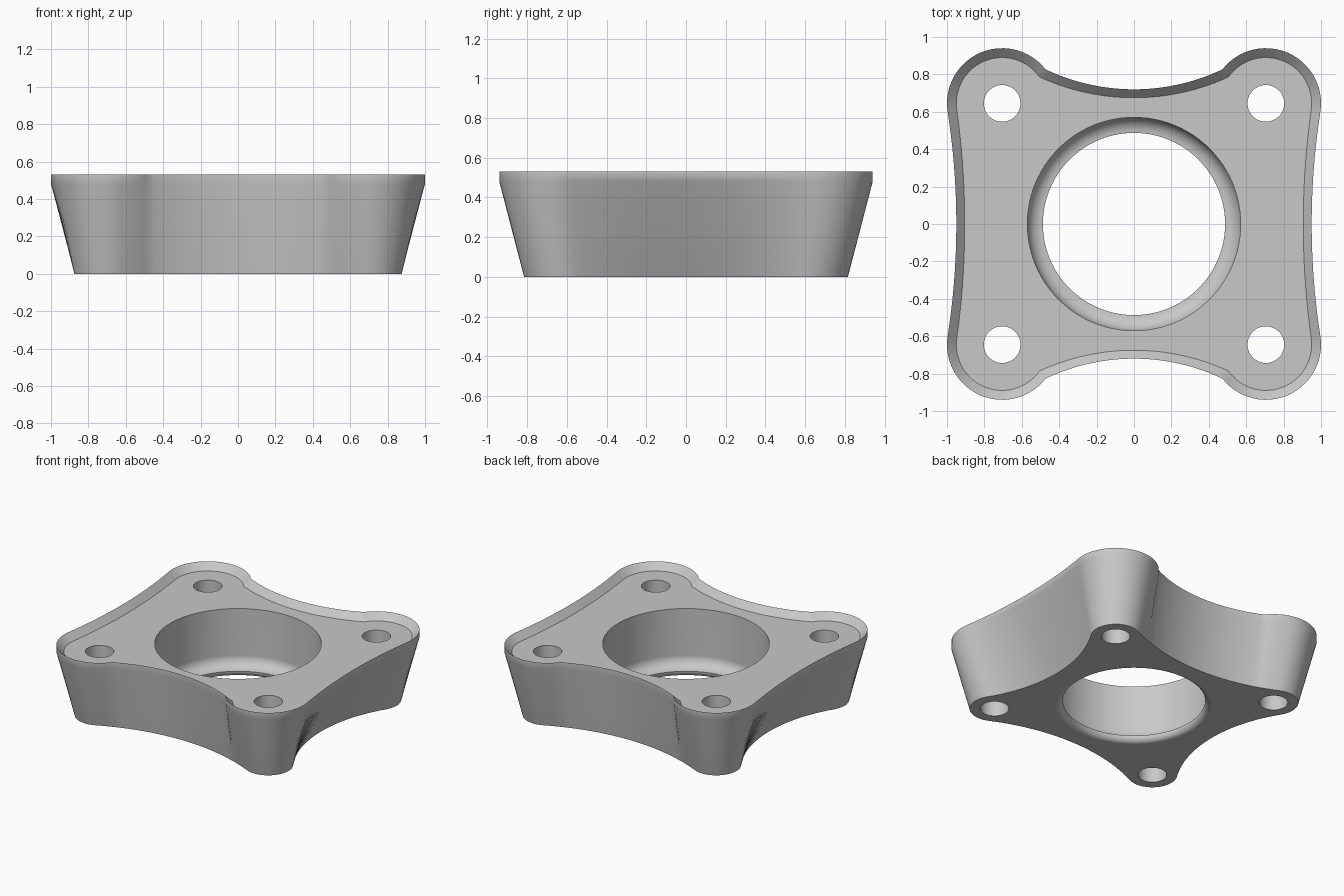
import bpy
import bmesh
from math import sin, cos, pi, radians, asin

if "Cube" in bpy.data.objects:
    bpy.data.objects.remove(bpy.data.objects["Cube"], do_unlink=True)

HEIGHT, FLOOR = 0.53, 0.48
LUG_X, LUG_Y = 0.705, 0.645

grey = bpy.data.materials.new("plain_grey")
grey.use_nodes = True
grey.diffuse_color = (0.58, 0.58, 0.58, 1)
grey.node_tree.nodes["Principled BSDF"].inputs["Base Color"].default_value = (0.58, 0.58, 0.58, 1)


def hollow_arc(mid, half, end, steps):
    """Depths of a concave side, from its middle to (half, end)."""
    sag = end - mid
    radius = (half * half + sag * sag) / (2 * sag)
    sweep = asin(half / radius)
    angles = [sweep * i / steps for i in range(steps + 1)]
    return [(radius * sin(a), mid + radius * (1 - cos(a))) for a in angles]


def outline(lug_radius, x_mid, y_mid, start, end, lug_steps):
    """Rounded lugs joined by concave sides; one quarter is mirrored round."""
    lug = []
    for i in range(lug_steps + 1):
        a = radians(start + (end - start) * i / lug_steps)
        lug.append((LUG_X + lug_radius * cos(a), LUG_Y + lug_radius * sin(a)))
    side = [(d, t) for t, d in hollow_arc(x_mid, lug[0][1], lug[0][0], 16)]
    front = hollow_arc(y_mid, lug[-1][0], lug[-1][1], 40 - lug_steps)
    quarter = side[:-1] + lug + front[::-1][1:]
    half = quarter + [(-x, y) for x, y in quarter[-2::-1]]
    return half + [(x, -y) for x, y in half[-2:0:-1]]


def make_object(name, bm):
    bmesh.ops.recalc_face_normals(bm, faces=bm.faces[:])
    mesh = bpy.data.meshes.new(name)
    bm.to_mesh(mesh)
    bm.free()
    mesh.materials.append(grey)
    obj = bpy.data.objects.new(name, mesh)
    bpy.context.collection.objects.link(obj)
    return obj


def loft(name, sections):
    """Skin closed rings of equal length, given as (points, z)."""
    bm = bmesh.new()
    rings = [[bm.verts.new((x, y, z)) for x, y in pts] for pts, z in sections]
    n = len(rings[0])
    for low, high in zip(rings, rings[1:]):
        for i in range(n):
            j = (i + 1) % n
            bm.faces.new((low[i], low[j], high[j], high[i]))
    bm.faces.new(rings[0][::-1])
    bm.faces.new(rings[-1])
    return make_object(name, bm)


def circle(radius, cx=0, cy=0, n=96):
    return [(cx + radius * cos(2 * pi * i / n), cy + radius * sin(2 * pi * i / n))
            for i in range(n)]


# Flared body with a thin raised rim round the recessed top
foot = outline(0.17, 0.69, 0.655, -32, 115, 18)
rim = outline(0.295, 0.95, 0.72, -8.3, 142, 24)
recess = outline(0.245, 0.905, 0.675, -8.3, 145, 24)
body = loft("flange_body", [(foot, 0), (rim, FLOOR), (rim, HEIGHT), (recess, FLOOR)])

# Centre bore: rounded mouth below, throat, hollow seat, straight wall
bore_radius, throat_radius, throat_top = 0.57, 0.487, 0.045
fillet = bore_radius - throat_radius
quarter_turn = [pi / 2 * i / 8 for i in range(9)]
sections = [(circle(throat_radius + throat_top), -0.1)]
for a in quarter_turn:
    sections.append((circle(throat_radius + throat_top * (1 - sin(a))),
                     throat_top * (1 - cos(a))))
for a in quarter_turn[1:]:
    sections.append((circle(throat_radius + fillet * sin(a)),
                     throat_top + fillet * (1 - cos(a))))
sections.append((circle(bore_radius), HEIGHT + 0.1))
cutters = [loft("bore_cutter", sections)]

# Bolt holes through the four lugs
for sx in (-1, 1):
    for sy in (-1, 1):
        hole = circle(0.098, sx * LUG_X, sy * LUG_Y, 48)
        cutters.append(loft("bolt_hole_cutter", [(hole, -0.1), (hole, HEIGHT + 0.1)]))

bpy.ops.object.select_all(action="DESELECT")
bpy.context.view_layer.objects.active = body
body.select_set(True)
for cutter in cutters:
    cutter.hide_render = True
    mod = body.modifiers.new("cut", "BOOLEAN")
    mod.operation = "DIFFERENCE"
    mod.solver = "EXACT"
    mod.object = cutter
    bpy.ops.object.modifier_apply(modifier=mod.name)
    bpy.data.objects.remove(cutter, do_unlink=True)

# Smooth curves, with the flat faces kept flat
bpy.ops.object.shade_smooth_by_angle(angle=radians(30))
flat = body.modifiers.new("flat_faces", "WEIGHTED_NORMAL")
flat.keep_sharp = True
